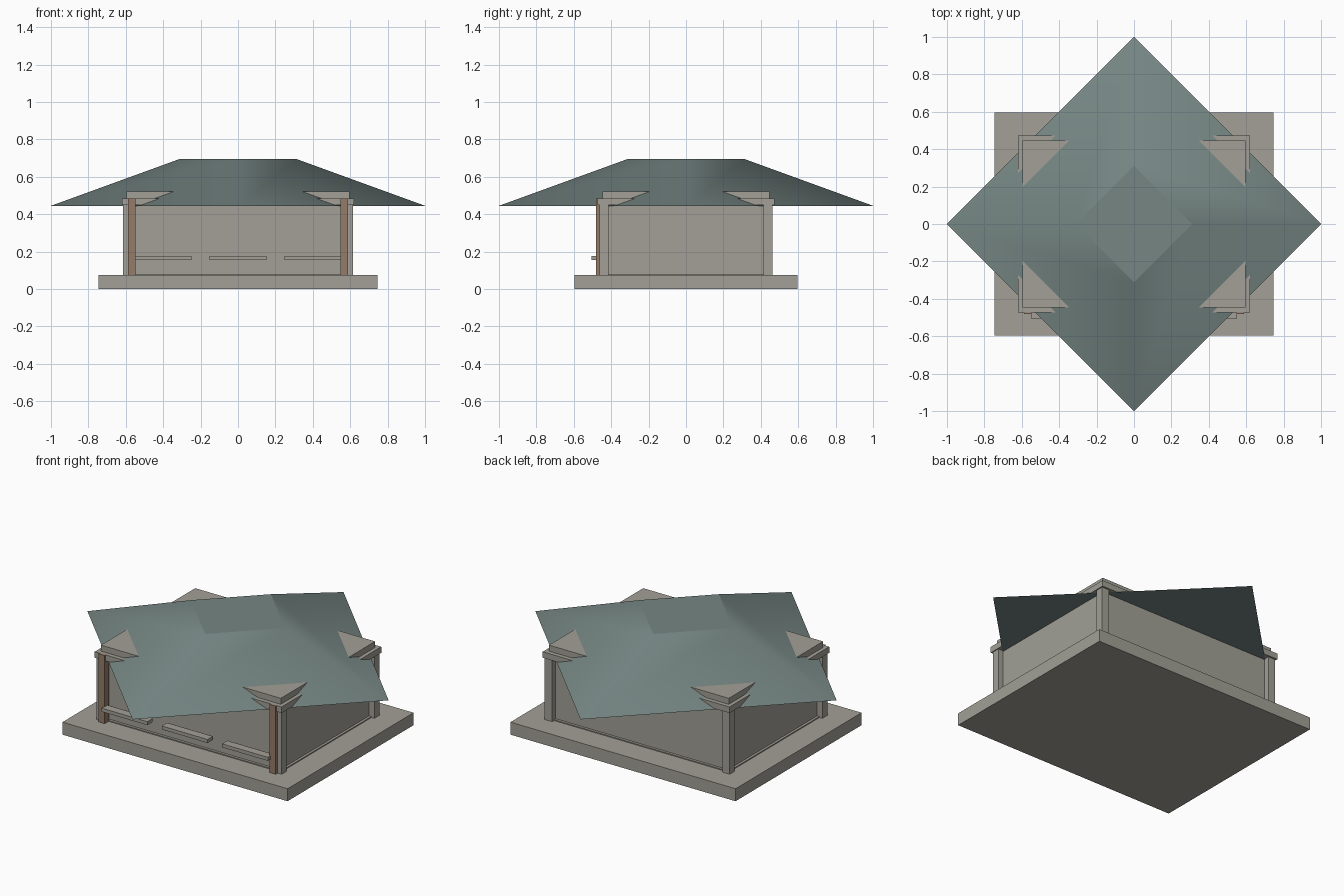
import bpy, bmesh, math

if "Cube" in bpy.data.objects:
    bpy.data.objects.remove(bpy.data.objects["Cube"])


def material(name, rgb):
    m = bpy.data.materials.new(name)
    m.diffuse_color = (*rgb, 1)
    m.use_nodes = True
    m.node_tree.nodes["Principled BSDF"].inputs["Base Color"].default_value = m.diffuse_color
    return m


stone = material("warm grey stone", (0.36, 0.35, 0.305))
wood = material("brown wood", (0.30, 0.20, 0.14))
tile = material("grey green tile", (0.18, 0.24, 0.23))


def box(name, x, y, z, mat):
    """Box from (min, max) ranges on each axis."""
    bm = bmesh.new()
    bmesh.ops.create_cube(bm, size=1)
    for v in bm.verts:
        v.co = [r[0] if c < 0 else r[1] for c, r in zip(v.co, (x, y, z))]
    return finish(name, bm, mat)


def finish(name, bm, mat):
    me = bpy.data.meshes.new(name)
    bm.to_mesh(me)
    bm.free()
    me.materials.append(mat)
    ob = bpy.data.objects.new(name, me)
    bpy.context.collection.objects.link(ob)
    return ob


def slab(name, hx, hy, z0, z1):
    return box(name, (-hx, hx), (-hy, hy), (z0, z1), stone)


# Stacked slabs: base, plinth, walls, eaves
slab("base_slab", 0.747, 0.597, 0, 0.075)
slab("plinth", 0.595, 0.445, 0.075, 0.081)
slab("walls", 0.58, 0.43, 0.075, 0.46)
slab("lower_eave", 0.62, 0.473, 0.448, 0.484)
slab("upper_eave", 0.597, 0.447, 0.484, 0.52)

# Corner posts, with wooden columns on the front pair
for sx, nx in ((-1, "left"), (1, "right")):
    px = sorted((sx * 0.565, sx * 0.614))
    for sy, ny in ((-1, "front"), (1, "back")):
        py = sorted((sy * 0.415, sy * 0.463))
        box(f"{ny}_{nx}_post", px, py, (0.075, 0.45), stone)
    cx = sorted((sx * 0.548, sx * 0.588))
    box(f"{nx}_wood_column", cx, (-0.482, -0.442), (0.075, 0.484), wood)

# Row of bench planks on the front
for i in range(3):
    c = (i - 1) * 0.4
    box(f"bench_{i + 1}", (c - 0.152, c + 0.152), (-0.505, -0.455),
        (0.155, 0.176), stone)

# Truncated four-sided roof turned so its points lie on the axes
bm = bmesh.new()
rings = [[bm.verts.new((r * math.cos(k * math.pi / 2), r * math.sin(k * math.pi / 2), z))
          for k in range(4)] for r, z in ((1.0, 0.445), (0.312, 0.695))]
low, high = rings
bm.faces.new(low[::-1])
bm.faces.new(high)
for k in range(4):
    n = (k + 1) % 4
    bm.faces.new((low[k], low[n], high[n], high[k])).smooth = True
finish("roof", bm, tile)
